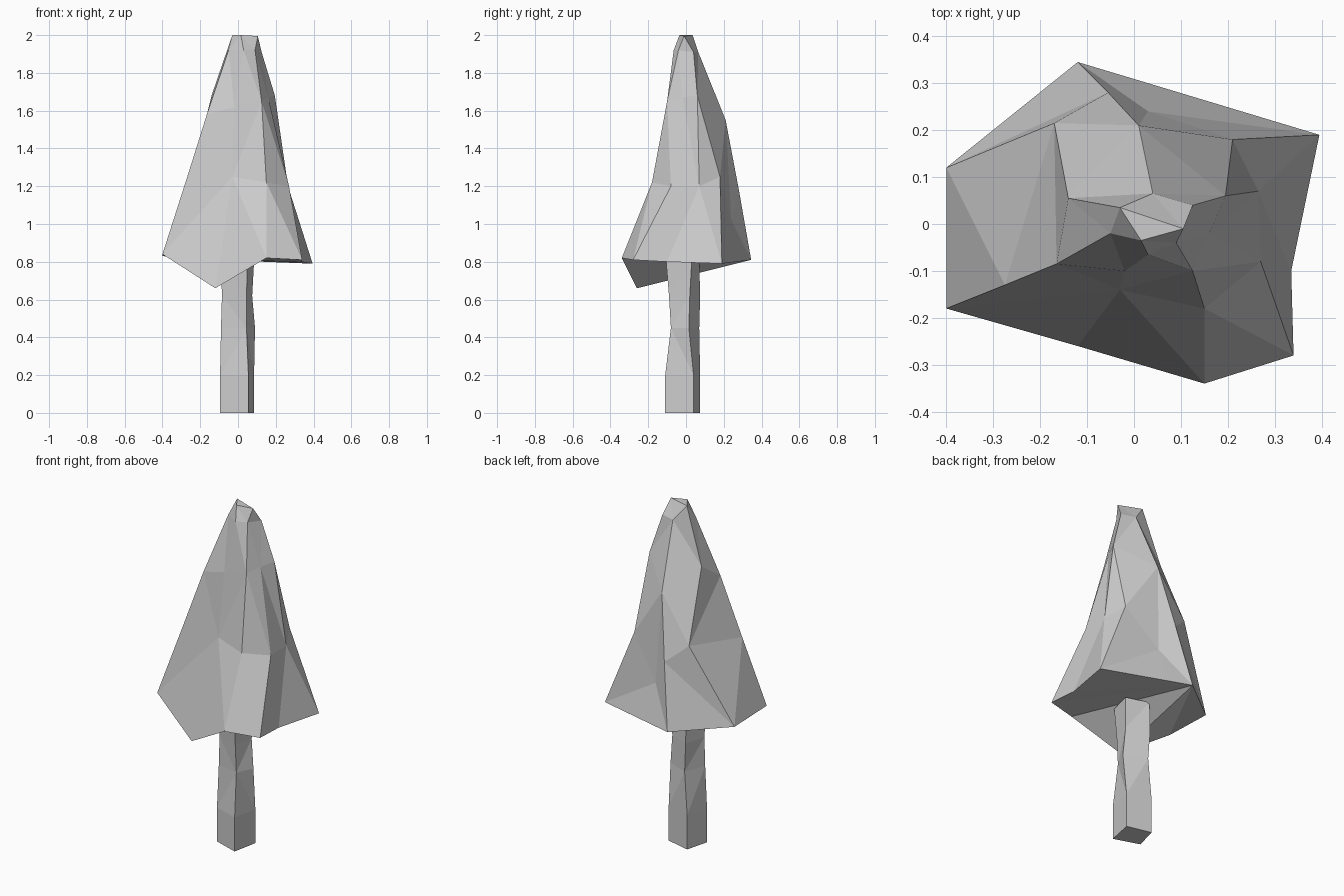
import bpy, bmesh, math

if "Cube" in bpy.data.objects:
    bpy.data.objects.remove(bpy.data.objects["Cube"])


def loft(name, columns, hub):
    """Skin neighbouring columns (bottom to top), then cap both ends.
    The bottom is a fan from column number hub; shared points are merged."""
    bm = bmesh.new()
    found = {}

    def vert(p):
        if p not in found:
            found[p] = bm.verts.new(p)
        return found[p]

    def face(points):
        vs = list(dict.fromkeys(vert(p) for p in points))
        if len(vs) > 2 and not bm.faces.get(vs):
            bm.faces.new(vs)

    n = len(columns)
    for i in range(n):
        a, b = columns[i], columns[(i + 1) % n]
        for k in range(len(a) - 1):
            face([a[k], b[k], b[k + 1], a[k + 1]])
    for i in range(1, n - 1):
        face([columns[hub][0], columns[(hub + i + 1) % n][0], columns[(hub + i) % n][0]])
    face([c[-1] for c in columns])
    bmesh.ops.triangulate(bm, faces=bm.faces[:])
    bmesh.ops.recalc_face_normals(bm, faces=bm.faces[:])
    mesh = bpy.data.meshes.new(name)
    bm.to_mesh(mesh)
    bm.free()
    obj = bpy.data.objects.new(name, mesh)
    bpy.context.collection.objects.link(obj)
    return obj


# Crown: ridge lines from the ragged hem to the small slanted tip
tip_left, tip_front, tip_right = (-.03, .035, 2.0), (.015, -.035, 2.0), (.105, -.01, 1.995)
crown = [
    [(-.4, -.18, .84), (-.275, -.13, 1.23), (-.165, -.085, 1.58), (-.05, -.02, 1.92), tip_left],
    [(-.12, -.26, .66), (-.03, -.14, 1.25), (-.02, -.1, 1.62), (.03, -.065, 1.92), tip_front],
    [(.15, -.34, .82), (.15, -.18, 1.22), (.125, -.1, 1.65), (.09, -.04, 1.92), tip_right],
    [(.34, -.28, .81), (.27, -.08, 1.2), (.16, -.02, 1.67), (.09, -.04, 1.92), tip_right],
    [(.335, -.1, .8), (.265, .07, 1.2), (.195, .06, 1.68), (.125, .04, 1.91), tip_right],
    [(.395, .19, .79), (.21, .18, 1.25), (.195, .06, 1.68), (.125, .04, 1.91), tip_right],
    [(.03, .3, .805), (.03, .24, 1.02), (.01, .21, 1.55), (.04, .065, 1.91), tip_left],
    [(-.12, .345, .81), (-.055, .28, 1.18), (.01, .21, 1.55), (.04, .065, 1.91), tip_left],
    [(-.4, .12, .83), (-.17, .215, 1.28), (-.14, .055, 1.68), (-.14, .055, 1.68), tip_left],
]
loft("crown", crown, 7)

# Trunk: a wobbly four-sided post, each corner given as (x, y) at every level
levels = (0, .2, .45, .62, .8)
corners = [
    [(-.095, -.06), (-.095, -.06), (-.09, -.05), (-.085, -.05), (-.09, -.06)],
    [(.055, -.11), (.055, -.11), (.045, -.08), (.045, -.09), (.05, -.105)],
    [(.085, .04), (.085, .04), (.09, .015), (.075, .02), (.085, .03)],
    [(-.06, .075), (-.06, .075), (-.04, .07), (-.05, .075), (-.05, .07)],
]
loft("trunk", [[(x, y, z) for (x, y), z in zip(c, levels)] for c in corners], 0)
